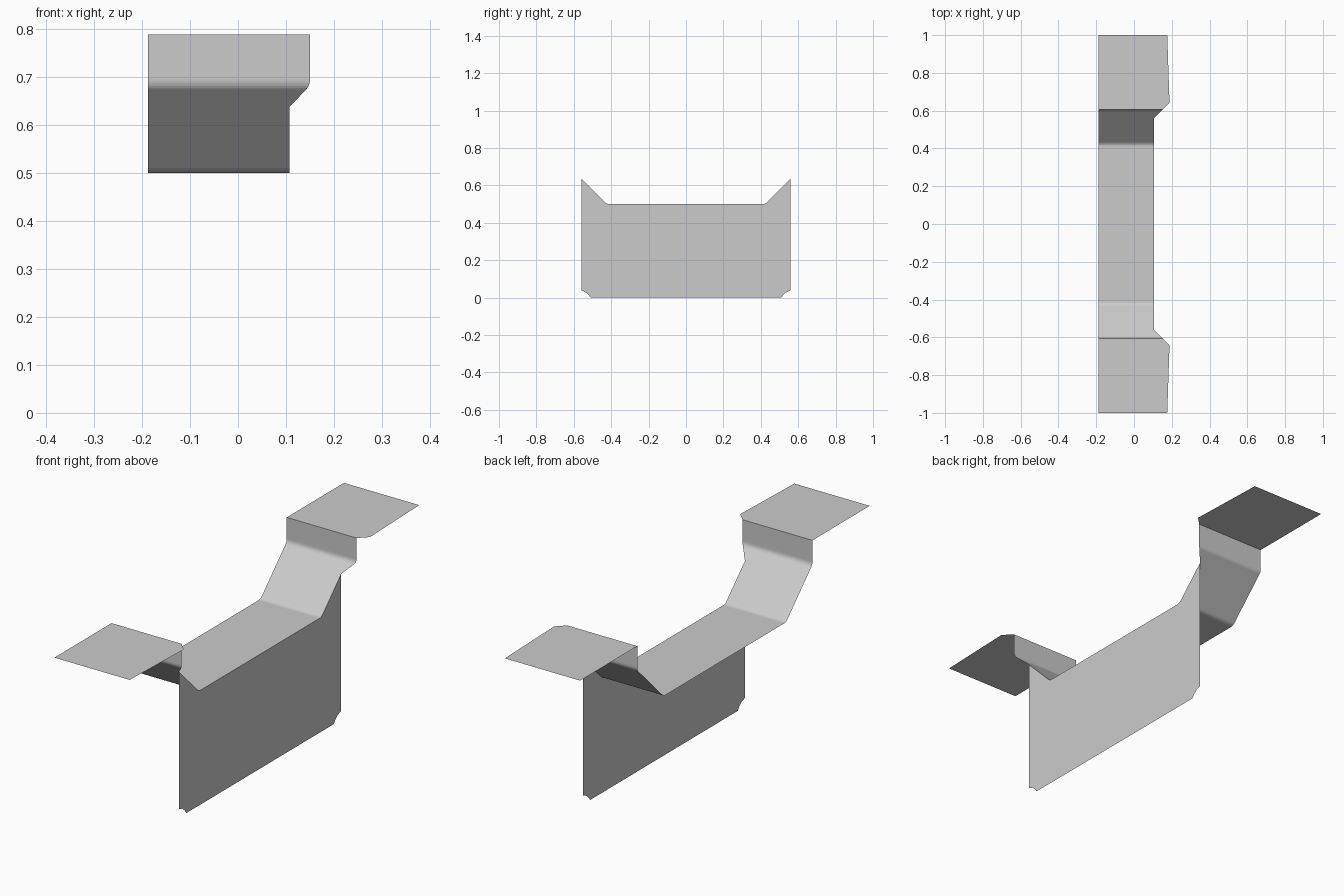
import bpy
import bmesh
from mathutils import Vector

cube = bpy.data.objects.get("Cube")
if cube:
    bpy.data.objects.remove(cube, do_unlink=True)

metal = bpy.data.materials.new("light_grey_metal")
grey = (0.6, 0.6, 0.6, 1)
metal.diffuse_color = grey
metal.use_nodes = True
metal.node_tree.nodes["Principled BSDF"].inputs["Base Color"].default_value = grey

LEFT, RIGHT = -0.188, 0.107   # the two long edges of the strip


def bend(before, corner, after, radius=0.014, steps=5):
    """Round one fold of the sheet."""
    a, c, b = Vector(before), Vector(corner), Vector(after)
    start = c + (a - c).normalized() * radius
    end = c + (b - c).normalized() * radius
    return [start * (1 - t) ** 2 + c * 2 * t * (1 - t) + end * t * t
            for t in (i / steps for i in range(steps + 1))]


def make_object(name, build):
    bm = bmesh.new()
    build(bm)
    mesh = bpy.data.meshes.new(name)
    bm.to_mesh(mesh)
    bm.free()
    mesh.materials.append(metal)
    obj = bpy.data.objects.new(name, mesh)
    bpy.context.collection.objects.link(obj)
    return obj


# Right-hand edge of the folded strip, from the middle out to one tip
middle = Vector((RIGHT, 0, 0.5))
low_fold = Vector((RIGHT, 0.423, 0.5))
flare = Vector((RIGHT, 0.56, 0.637))
upper_fold = Vector((0.15, 0.605, 0.682))
lip = Vector((0.15, 0.605, 0.788))
shoulder = Vector((0.188, 0.643, 0.788))
tip = Vector((0.176, 1.0, 0.788))

ramp = bend(middle, low_fold, flare) + [flare]
half_edge = ramp + bend(flare, upper_fold, lip) + [lip, shoulder, tip]


def mirrored(points):
    """Complete a half outline across the y = 0 plane."""
    return [Vector((p.x, -p.y, p.z)) for p in reversed(points)] + list(points)


# Folded strip: saddle, ramps, risers and end flaps
def build_strip(bm):
    rows = [(bm.verts.new((LEFT, p.y, p.z)), bm.verts.new(p))
            for p in mirrored(half_edge)]
    for (l0, r0), (l1, r1) in zip(rows, rows[1:]):
        bm.faces.new((l0, r0, r1, l1))


# Side plate hanging from the strip edge, with notched bottom corners
def build_plate(bm):
    notch = [(0.56, 0.038), (0.538, 0.03), (0.52, 0.015), (0.51, 0)]
    top = mirrored(ramp)
    bottom = mirrored([Vector((RIGHT, y, z)) for y, z in reversed(notch)])
    bm.faces.new([bm.verts.new(p) for p in bottom + top[::-1]])


make_object("folded_strip", build_strip)
make_object("side_plate", build_plate)
